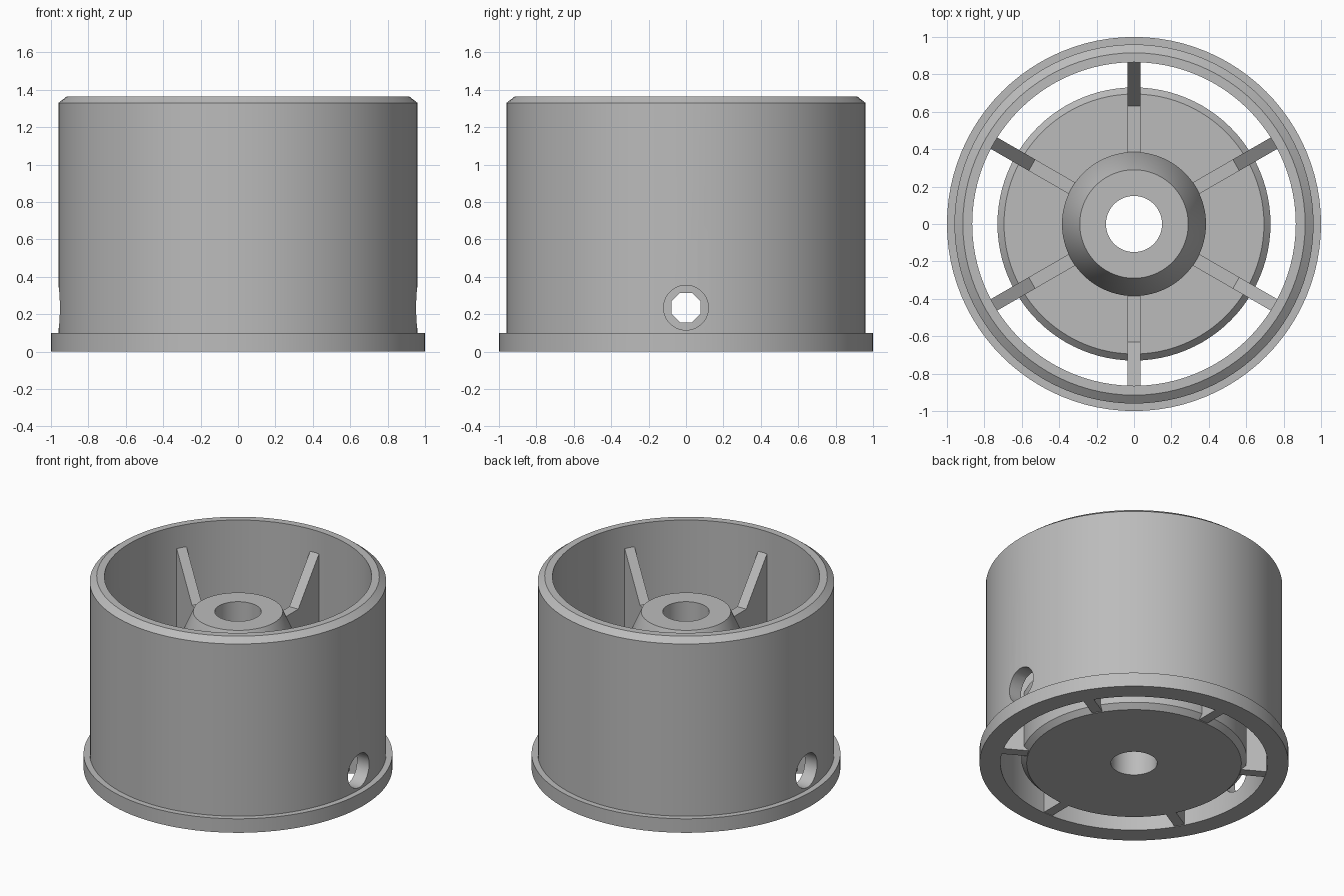
import bpy
import bmesh
import math
from mathutils import Matrix

old = bpy.data.objects.get("Cube")
if old:
    bpy.data.objects.remove(old, do_unlink=True)

grey = bpy.data.materials.new("light grey")
grey.use_nodes = True
colour = (0.5, 0.5, 0.5, 1)
grey.diffuse_color = colour
grey.node_tree.nodes["Principled BSDF"].inputs["Base Color"].default_value = colour


def add_object(name, bm):
    bmesh.ops.recalc_face_normals(bm, faces=bm.faces)
    mesh = bpy.data.meshes.new(name)
    bm.to_mesh(mesh)
    bm.free()
    mesh.materials.append(grey)
    obj = bpy.data.objects.new(name, mesh)
    bpy.context.collection.objects.link(obj)
    return obj


def lathe(name, profile, steps=96):
    """Revolve a closed (radius, height) profile around z."""
    bm = bmesh.new()
    verts = [bm.verts.new((r, 0, z)) for r, z in profile]
    edges = [bm.edges.new((v, verts[i - 1])) for i, v in enumerate(verts)]
    bmesh.ops.spin(bm, geom=verts + edges, cent=(0, 0, 0), axis=(0, 0, 1),
                   angle=math.tau, steps=steps, use_merge=True)
    bmesh.ops.remove_doubles(bm, verts=bm.verts, dist=1e-4)
    return add_object(name, bm)


def select_only(obj):
    bpy.ops.object.select_all(action="DESELECT")
    obj.select_set(True)
    bpy.context.view_layer.objects.active = obj


def cross_hole(obj, radius, sides, height=0.235):
    """Drill a hole along x right through the part."""
    bm = bmesh.new()
    turn = Matrix.Rotation(math.pi / 2, 4, "Y") @ Matrix.Rotation(math.pi / sides, 4, "Z")
    bmesh.ops.create_cone(bm, cap_ends=True, segments=sides, radius1=radius,
                          radius2=radius, depth=2.4,
                          matrix=Matrix.Translation((0, 0, height)) @ turn)
    cutter = add_object("hole_cutter", bm)
    cutter.hide_render = True
    mod = obj.modifiers.new("hole", "BOOLEAN")
    mod.operation = "DIFFERENCE"
    mod.solver = "EXACT"
    mod.object = cutter
    select_only(obj)
    bpy.ops.object.modifier_apply(modifier=mod.name)
    bpy.data.objects.remove(cutter, do_unlink=True)


def smooth(obj):
    select_only(obj)
    bpy.ops.object.shade_smooth_by_angle(angle=math.radians(25))


# Outer drum with bottom flange and chamfered rim
shell = lathe("outer_shell", [(0.865, 0), (1, 0), (1, 0.1), (0.96, 0.1),
                              (0.96, 1.33), (0.915, 1.365), (0.865, 1.365)])
cross_hole(shell, 0.12, 32)
smooth(shell)

# Chamfered hub disc with the tall tapered boss and central bore
hub = lathe("hub", [(0.15, 0), (0.695, 0), (0.73, 0.035), (0.73, 0.435),
                    (0.695, 0.47), (0.385, 0.47), (0.385, 0.9),
                    (0.29, 1.115), (0.15, 1.115)])
cross_hole(hub, 0.085, 8)
smooth(hub)

# Six radial ribs, rising steeply towards the drum wall
rib_profile = [(0.34, 0.004), (0.875, 0.004), (0.875, 1.22), (0.63, 0.9), (0.34, 0.9)]
for i in range(6):
    bm = bmesh.new()
    face = bm.faces.new([bm.verts.new((r, -0.035, z)) for r, z in rib_profile])
    grown = bmesh.ops.extrude_face_region(bm, geom=[face], use_keep_orig=True)
    moved = [g for g in grown["geom"] if isinstance(g, bmesh.types.BMVert)]
    bmesh.ops.translate(bm, verts=moved, vec=(0, 0.07, 0))
    bmesh.ops.rotate(bm, verts=bm.verts, cent=(0, 0, 0),
                     matrix=Matrix.Rotation(math.radians(30 + 60 * i), 3, "Z"))
    add_object(f"rib_{i + 1}", bm)
